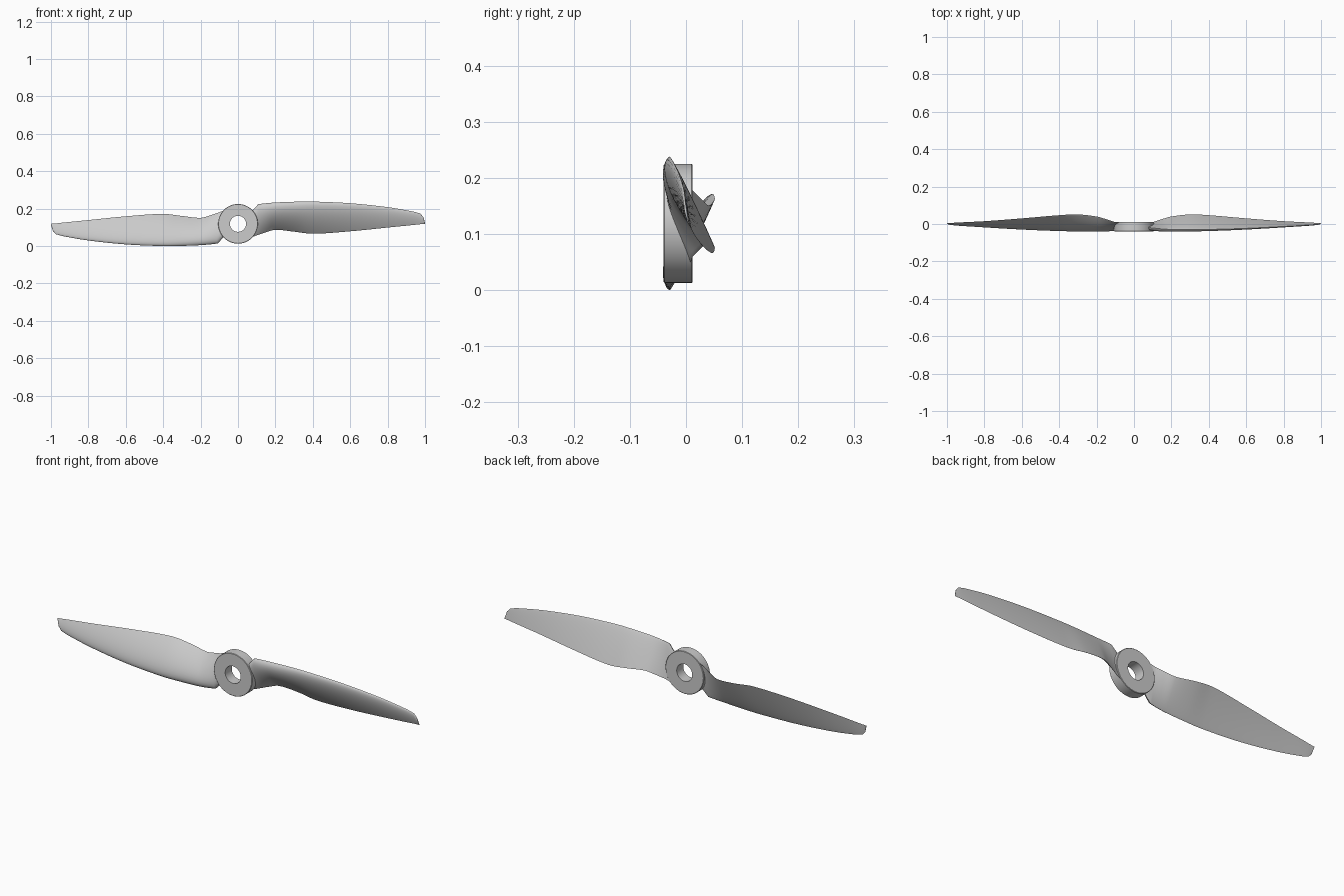
import bpy, bmesh, math
from mathutils import Matrix

if "Cube" in bpy.data.objects:
    bpy.data.objects.remove(bpy.data.objects["Cube"])

CZ = 0.119          # height of the shaft axis
HUB_R, BORE_R = 0.106, 0.043

# x, leading z, trailing z, leading y, trailing y, thickness
STATIONS = [
    (0.075, 0.188, 0.048, -0.018, 0.008, 0.021),
    (0.108, 0.224, 0.060, -0.022, 0.012, 0.023),
    (0.150, 0.229, 0.074, -0.026, 0.026, 0.027),
    (0.200, 0.233, 0.087, -0.029, 0.040, 0.029),
    (0.300, 0.237, 0.077, -0.029, 0.051, 0.028),
    (0.400, 0.238, 0.066, -0.029, 0.047, 0.024),
    (0.600, 0.229, 0.079, -0.023, 0.030, 0.017),
    (0.800, 0.208, 0.099, -0.013, 0.015, 0.011),
    (0.940, 0.184, 0.113, -0.005, 0.008, 0.007),
    (0.975, 0.174, 0.117, -0.003, 0.006, 0.005),
    (0.991, 0.155, 0.118, -0.001, 0.005, 0.004),
    (1.000, 0.124, 0.119, 0.004, 0.005, 0.002),
]


def finish(bm, name, angle):
    bmesh.ops.recalc_face_normals(bm, faces=bm.faces)
    me = bpy.data.meshes.new(name)
    bm.to_mesh(me)
    bm.free()
    ob = bpy.data.objects.new(name, me)
    bpy.context.collection.objects.link(ob)
    bpy.ops.object.select_all(action='DESELECT')
    bpy.context.view_layer.objects.active = ob
    ob.select_set(True)
    bpy.ops.object.shade_smooth_by_angle(angle=math.radians(angle))
    return ob


def slope(i, k):
    # the root cut and the tip start keep straight ends
    a, b = STATIONS[max(i - 1, 1)], STATIONS[min(i + 1, len(STATIONS) - 1)]
    return (b[k] - a[k]) / (b[0] - a[0])


def station_at(i, t):
    a, b = STATIONS[i], STATIONS[i + 1]
    h = b[0] - a[0]
    out = [a[0] + h * t]
    for k in range(1, 6):
        if i == 0 or i >= len(STATIONS) - 4:
            out.append(a[k] + (b[k] - a[k]) * t)
        else:
            out.append((2*t**3 - 3*t*t + 1) * a[k] + (t**3 - 2*t*t + t) * h * slope(i, k)
                       + (3*t*t - 2*t**3) * b[k] + (t**3 - t*t) * h * slope(i + 1, k))
    return out


def section(s, n=16):
    """Airfoil loop: convex front, nearly flat back."""
    x, zl, zt, yl, yt, th = s
    dz, dy = zt - zl, yt - yl
    c = math.hypot(dz, dy)
    ny, nz = dz / c, -dy / c        # points to the front
    pts = []
    for side in (1, -1):
        for j in range(n):
            a = math.pi * j / n
            u = (1 - math.cos(a)) / 2 if side > 0 else (1 + math.cos(a)) / 2
            f = 2.6 * math.sqrt(u) * (1 - u) / 1.0 + 0.03 * u
            off = th * f if side > 0 else -th * 0.12 * f
            pts.append((x, yl + dy * u + ny * off, zl + dz * u + nz * off))
    return pts


def blade(name, turn):
    rows = []
    for i in range(len(STATIONS) - 1):
        steps = 2 if i == 0 or i > 7 else 6
        rows += [station_at(i, t / steps) for t in range(steps)]
    rows.append(STATIONS[-1])
    bm = bmesh.new()
    loops = [[bm.verts.new(p) for p in section(r)] for r in rows]
    m = len(loops[0])
    for a, b in zip(loops, loops[1:]):
        for j in range(m):
            bm.faces.new((a[j], a[(j + 1) % m], b[(j + 1) % m], b[j]))
    bm.faces.new(loops[0])
    bm.faces.new(loops[-1])
    bmesh.ops.translate(bm, verts=bm.verts, vec=(0, 0, -CZ))
    bmesh.ops.rotate(bm, verts=bm.verts, matrix=Matrix.Rotation(turn, 3, 'Y'))
    bmesh.ops.translate(bm, verts=bm.verts, vec=(0, 0, CZ))
    return finish(bm, name, 40)


# hub ring with bore, turned about the shaft axis
bm = bmesh.new()
profile = [(BORE_R, -0.04), (HUB_R - 0.002, -0.04), (HUB_R, -0.038),
           (HUB_R, 0.010), (HUB_R - 0.002, 0.012), (BORE_R, 0.012)]
SEG = 64
rings = [[bm.verts.new((r * math.cos(2 * math.pi * k / SEG), y,
                        CZ + r * math.sin(2 * math.pi * k / SEG)))
          for r, y in profile] for k in range(SEG)]
for k in range(SEG):
    a, b = rings[k], rings[(k + 1) % SEG]
    for j in range(len(profile)):
        q = (j + 1) % len(profile)
        bm.faces.new((a[j], a[q], b[q], b[j]))
finish(bm, "hub_ring", 30)

# two opposite blades
blade("blade_right", 0)
blade("blade_left", math.pi)
